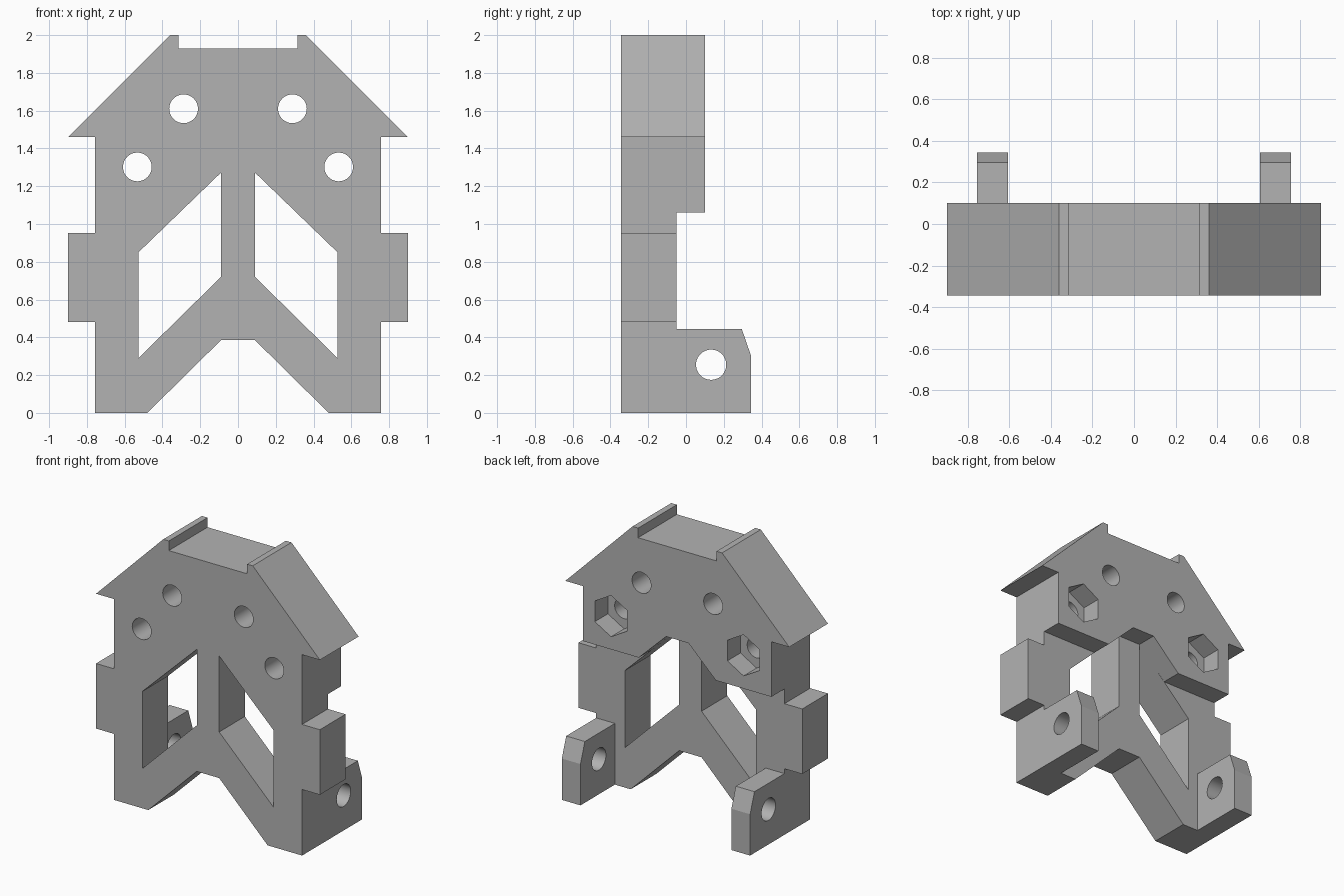
import bpy
import bmesh
import math
from mathutils import Vector

cube = bpy.data.objects.get("Cube")
if cube:
    bpy.data.objects.remove(cube, do_unlink=True)

# Single flat colour
grey = bpy.data.materials.new("plain_grey")
grey.use_nodes = True
colour = (0.45, 0.45, 0.45, 1)
grey.diffuse_color = colour
grey.node_tree.nodes["Principled BSDF"].inputs["Base Color"].default_value = colour

FRONT, MID, BACK = -0.345, -0.05, 0.1


def prism(name, points, start, end, axis="y"):
    """Extrude a closed 2D outline: (x, z) along y, or (y, z) along x."""
    def place(a, b, d):
        return Vector((a, d, b)) if axis == "y" else Vector((d, a, b))
    bm = bmesh.new()
    face = bm.faces.new([bm.verts.new(place(a, b, start)) for a, b in points])
    extruded = bmesh.ops.extrude_face_region(bm, geom=[face])["geom"]
    shift = place(0, 0, end - start)
    bmesh.ops.translate(bm, vec=shift, verts=[v for v in extruded if isinstance(v, bmesh.types.BMVert)])
    bmesh.ops.recalc_face_normals(bm, faces=bm.faces)
    mesh = bpy.data.meshes.new(name)
    bm.to_mesh(mesh)
    bm.free()
    mesh.materials.append(grey)
    obj = bpy.data.objects.new(name, mesh)
    bpy.context.collection.objects.link(obj)
    return obj


def ring(a, b, radius, sides):
    """Regular polygon with its first corner pointing up."""
    turn = 2 * math.pi / sides
    return [(a + radius * math.sin(i * turn), b + radius * math.cos(i * turn)) for i in range(sides)]


def mirrored(half):
    return half + [(-x, z) for x, z in reversed(half)]


def combine(target, tool, operation):
    """Apply a boolean and discard the tool."""
    tool.hide_render = True
    mod = target.modifiers.new("boolean", "BOOLEAN")
    mod.operation, mod.solver, mod.object = operation, "EXACT", tool
    bpy.context.view_layer.objects.active = target
    bpy.ops.object.modifier_apply(modifier=mod.name)
    bpy.data.objects.remove(tool, do_unlink=True)


# House-shaped plate with roof eaves, side ears and notched ridge
body = prism("bracket_body", mirrored([
    (0.09, 0.385), (0.48, 0), (0.757, 0), (0.757, 0.48), (0.9, 0.48),
    (0.9, 0.953), (0.757, 0.953), (0.757, 1.46), (0.9, 1.46),
    (0.36, 2), (0.315, 2), (0.315, 1.93)]), FRONT, BACK)

# Thinner lower half, stepped around the window tops
combine(body, prism("rear_clearance", mirrored([
    (1.1, -0.2), (1.1, 1.06), (0.31, 1.06), (0.09, 1.272)]), MID, 0.5), "DIFFERENCE")

for side in (-1, 1):
    # Slanted window
    window = [(0.09, 0.72), (0.527, 0.29), (0.527, 0.85), (0.09, 1.272)]
    combine(body, prism("window_cutter", [(side * x, z) for x, z in window], -0.5, 0.5), "DIFFERENCE")
    # Bolt holes, the lower one with a hexagonal nut pocket at the back
    for x, z in ((0.288, 1.61), (0.533, 1.302)):
        combine(body, prism("bolt_cutter", ring(side * x, z, 0.076, 48), -0.5, 0.5), "DIFFERENCE")
    combine(body, prism("nut_cutter", ring(side * 0.533, 1.302, 0.15, 6), MID, 0.5), "DIFFERENCE")
    # Rear hinge lug with chamfered corner and pivot hole
    lug = prism("hinge_lug", [(-0.2, 0), (0.345, 0), (0.345, 0.3), (0.295, 0.445), (-0.2, 0.445)],
                side * 0.607, side * 0.757, "x")
    combine(body, lug, "UNION")
    combine(body, prism("pivot_cutter", ring(0.133, 0.255, 0.08, 48),
                        side * 0.5, side * 0.9, "x"), "DIFFERENCE")

# Smooth only the round holes
bpy.ops.object.select_all(action="DESELECT")
body.select_set(True)
bpy.context.view_layer.objects.active = body
bpy.ops.object.shade_smooth_by_angle(angle=math.radians(15))
